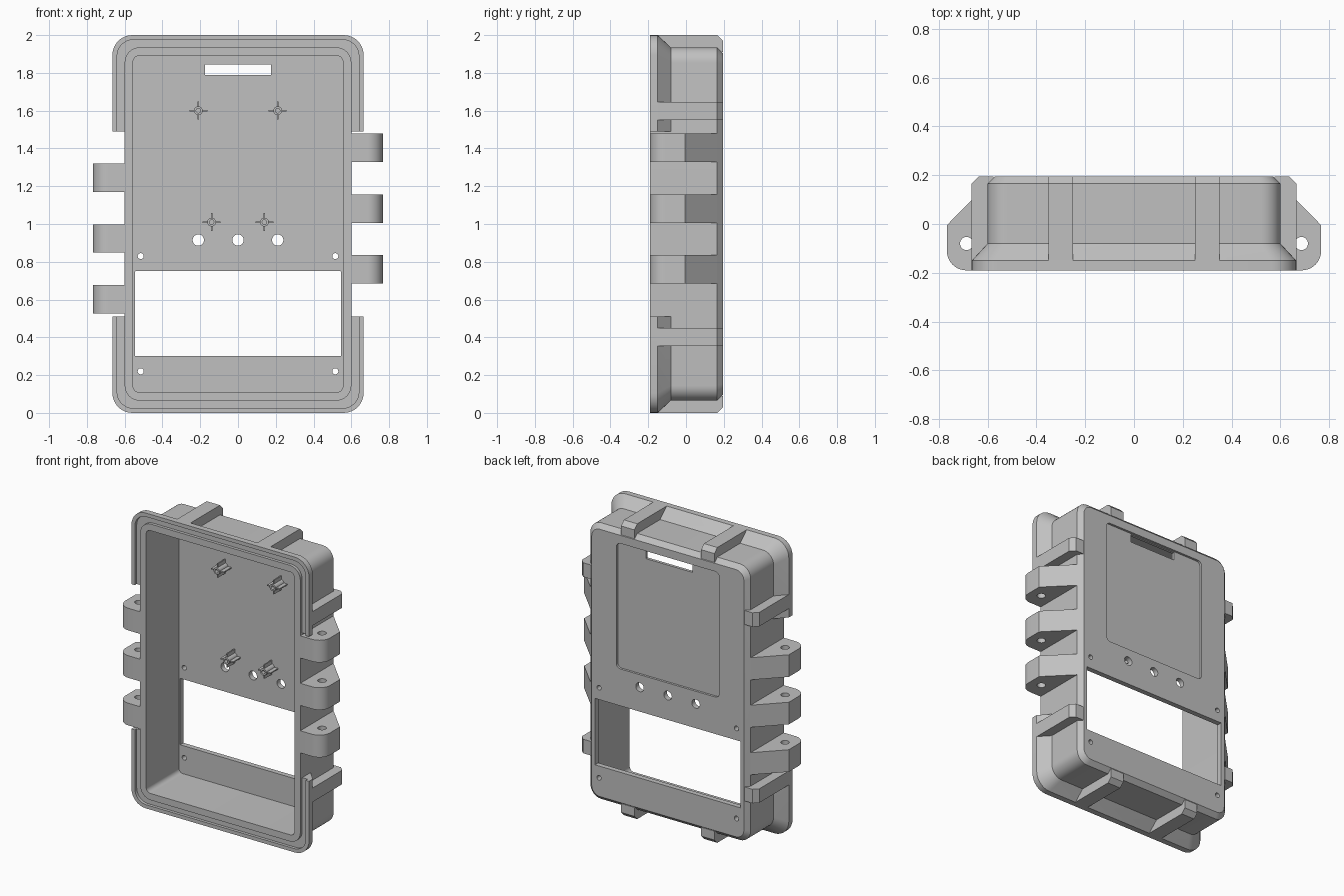
import bpy, bmesh, math

if "Cube" in bpy.data.objects:
    bpy.data.objects.remove(bpy.data.objects["Cube"])

grey = bpy.data.materials.new("plain grey")
grey.diffuse_color = (0.53, 0.53, 0.53, 1)
grey.use_nodes = True
grey.node_tree.nodes["Principled BSDF"].inputs["Base Color"].default_value = grey.diffuse_color


def finish(name, bm):
    bmesh.ops.remove_doubles(bm, verts=bm.verts, dist=1e-5)
    bmesh.ops.recalc_face_normals(bm, faces=bm.faces)
    me = bpy.data.meshes.new(name)
    bm.to_mesh(me)
    bm.free()
    me.materials.append(grey)
    ob = bpy.data.objects.new(name, me)
    bpy.context.collection.objects.link(ob)
    return ob


def outline(hw, hh, r, cx=0, cz=1, n=8):
    """Rounded rectangle in x and z."""
    pts = []
    for k, (sx, sz) in enumerate([(1, 1), (-1, 1), (-1, -1), (1, -1)]):
        for i in range(n + 1):
            a = (k + i / n) * math.pi / 2
            pts.append((cx + sx * (hw - r) + r * math.cos(a),
                        cz + sz * (hh - r) + r * math.sin(a)))
    return pts


def loft(bm, rings, closed=False):
    """Join (outline, y) rings; cap the ends or close into a loop."""
    loops = [[bm.verts.new((x, y, z)) for x, z in pts] for pts, y in rings]
    pairs = list(zip(loops, loops[1:]))
    if closed:
        pairs.append((loops[-1], loops[0]))
    else:
        bm.faces.new(loops[0])
        bm.faces.new(loops[-1])
    for a, b in pairs:
        for i in range(len(a)):
            j = (i + 1) % len(a)
            bm.faces.new((a[i], a[j], b[j], b[i]))


def prism(bm, pts, lo, hi, place):
    """Extrude a profile; place(u, v, t) gives the position."""
    rings = [[bm.verts.new(place(u, v, t)) for u, v in pts] for t in (lo, hi)]
    for r in rings:
        bm.faces.new(r)
    for i in range(len(pts)):
        j = (i + 1) % len(pts)
        bm.faces.new((rings[0][i], rings[0][j], rings[1][j], rings[1][i]))


def cut(ob, cutter):
    mod = ob.modifiers.new("cut", 'BOOLEAN')
    mod.operation, mod.solver, mod.object = 'DIFFERENCE', 'EXACT', cutter
    bpy.context.view_layer.objects.active = ob
    bpy.ops.object.modifier_apply(modifier=mod.name)
    bpy.data.objects.remove(cutter)


def smooth(ob):
    ob.data.shade_smooth()
    ob.data.set_sharp_from_angle(angle=math.radians(30))


# Open box: inside floor, inner wall, front edge, outer wall, chamfered back
bm = bmesh.new()
loft(bm, [(outline(.555, .89, .03), .16), (outline(.555, .89, .03), -.19),
          (outline(.60, .935, .08), -.19), (outline(.60, .935, .08), .165),
          (outline(.57, .905, .06), .195)])
shell = finish("case_shell", bm)

# Shallow panel recess on the back
bm = bmesh.new()
loft(bm, [(outline(.385, .425, .03, 0, 1.425), y) for y in (.18, .25)])
cut(shell, finish("recess_cutter", bm))

# Window, slot and round holes through the back wall
bm = bmesh.new()
holes = [(.545, .225, .002, 0, .525), (.175, .0275, .002, 0, 1.8175)]
holes += [(.03, .03, .03, x, .915) for x in (-.21, 0, .21)]
holes += [(.016, .016, .016, x, z) for x in (-.515, .515) for z in (.22, .83)]
for h in holes:
    loft(bm, [(outline(*h), y) for y in (.12, .25)])
cut(shell, finish("hole_cutter", bm))
smooth(shell)

# Grooved front flange, interrupted along the middle of both sides
bm = bmesh.new()
loft(bm, [(outline(.59, .925, .07), -.17), (outline(.64, .975, .085), -.17),
          (outline(.64, .975, .085), -.19), (outline(.665, 1.0, .105), -.19),
          (outline(.665, 1.0, .105), -.15), (outline(.60, .935, .08), -.08),
          (outline(.59, .925, .07), -.08)], closed=True)
flange = finish("front_flange", bm)
bm = bmesh.new()
loft(bm, [(outline(1, .49, .01), y) for y in (-.4, .4)])
cut(flange, finish("flange_cutter", bm))
smooth(flange)

# Ribs on the sides, top and bottom: (distance outward, y) profile
rib = [(0, -.155), (.09, -.155), (.09, .165), (.06, .195), (0, .195)]
bm = bmesh.new()
for s in (-1, 1):
    for z in (.355, 1.55):
        prism(bm, rib, z, z + .095, lambda u, v, t: (s * (.575 + u), v, t))
    for x in (-.35, .25):
        prism(bm, rib, x, x + .10, lambda u, v, t: (t, v, 1 + s * (.91 + u)))
finish("ribs", bm)

# Staggered hinge lugs with pin holes
lug = [(.595, -.19), (.595, .165), (.60, .165), (.767, -.005)]
lug += [(.687 + .08 * math.cos(a), -.11 + .08 * math.sin(a))
        for a in [-i * math.pi / 20 for i in range(11)]]
pin = [(.686 + .027 * math.cos(i * math.pi / 12),
        -.08 + .027 * math.sin(i * math.pi / 12)) for i in range(24)]
for s, name, base in ((-1, "left_lugs", .527), (1, "right_lugs", .685)):
    place = lambda u, v, t: (s * u, v, t)
    bm = bmesh.new()
    for i in range(3):
        prism(bm, lug, base + i * .3215, base + i * .3215 + .15, place)
    lugs = finish(name, bm)
    bm = bmesh.new()
    prism(bm, pin, .3, 1.7, place)
    cut(lugs, finish("pin_cutter", bm))
    smooth(lugs)

# Screw posts inside: a tube with four thin fins
bm = bmesh.new()
for x, z in ((-.21, 1.6), (.21, 1.6), (-.14, 1.01), (.14, 1.01)):
    loft(bm, [(outline(r, r, r, x, z, 5), y) for r, y in
              ((.012, .162), (.012, .07), (.023, .07), (.023, .162))], closed=True)
    for dx, dz in ((1, 0), (-1, 0), (0, 1), (0, -1)):
        hw, hh = (.015, .004) if dx else (.004, .015)
        loft(bm, [(outline(hw, hh, .0005, x + dx * .033, z + dz * .033, 1), y)
                  for y in (.08, .162)])
smooth(finish("screw_posts", bm))
